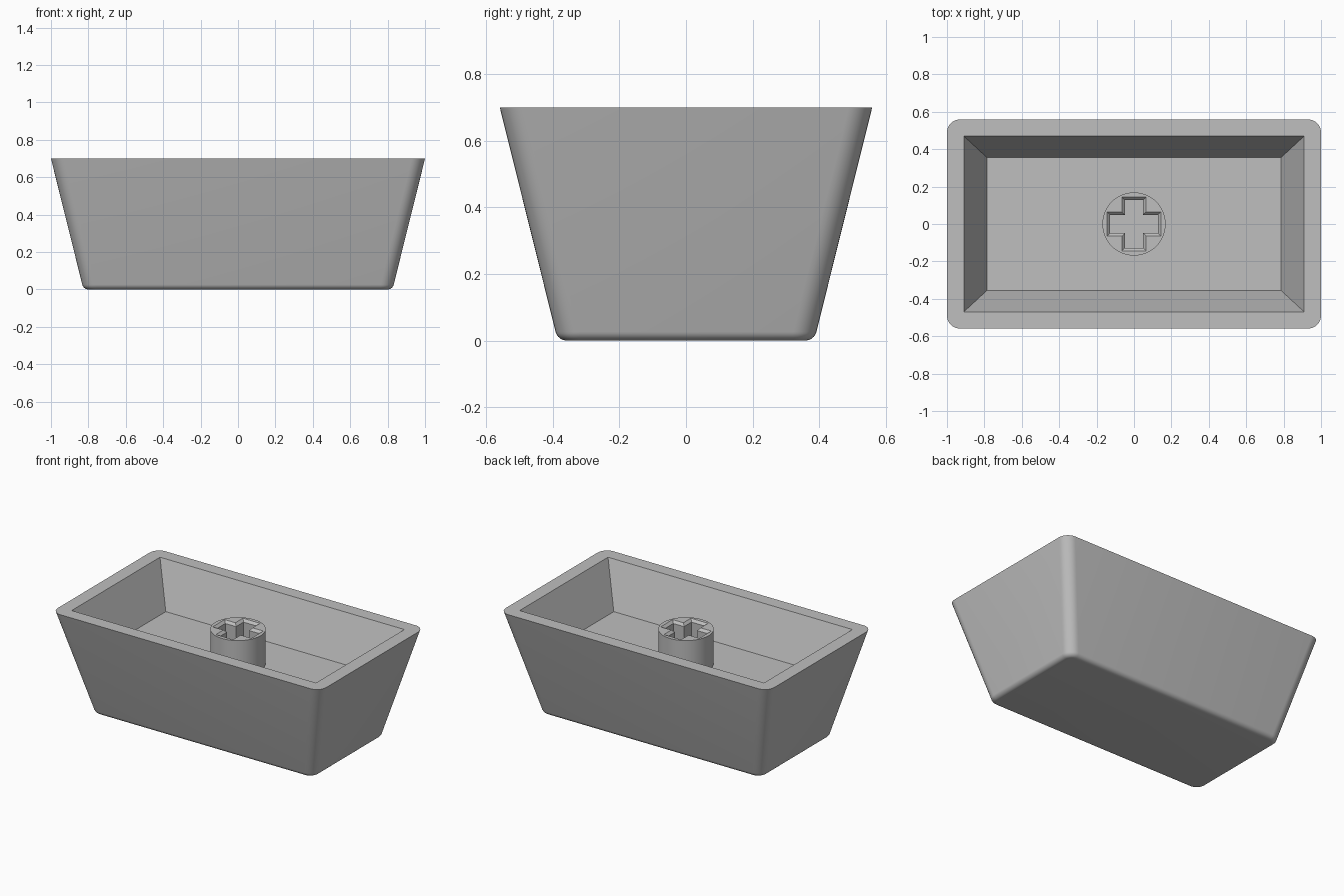
import bpy, bmesh, math

default = bpy.data.objects.get("Cube")
if default:
    bpy.data.objects.remove(default, do_unlink=True)

HEIGHT, FLOOR_Z = 0.70, 0.41      # rim height and cavity floor
TOP, BASE = (1.0, 0.559), (0.826, 0.385)
EDGE, CORNER = 0.035, 0.07        # base rounding and vertical corner radius

grey = bpy.data.materials.new("light grey plastic")
grey.use_nodes = True
colour = (0.52, 0.52, 0.52, 1.0)
grey.diffuse_color = colour
grey.node_tree.nodes["Principled BSDF"].inputs["Base Color"].default_value = colour


def rounded_rect(hx, hy, r, steps=8):
    """Outline of a rectangle with rounded corners, counter-clockwise."""
    points = []
    for quarter, (sx, sy) in enumerate([(1, 1), (-1, 1), (-1, -1), (1, -1)]):
        for i in range(steps + 1):
            a = (quarter + i / steps) * math.pi / 2
            points.append((sx * (hx - r) + r * math.cos(a),
                           sy * (hy - r) + r * math.sin(a)))
    return points


def cross(arm, half):
    """Plus-shaped outline made from one arm turned four times."""
    points = []
    for c, s in [(1, 0), (0, 1), (-1, 0), (0, -1)]:
        for x, y in [(arm, -half), (arm, half), (half, half)]:
            points.append((x * c - y * s, x * s + y * c))
    return points


def loft(bm, sections):
    """Join (outline, z) sections with quads and return the vertex rings."""
    rings = [[bm.verts.new((x, y, z)) for x, y in outline] for outline, z in sections]
    for low, high in zip(rings, rings[1:]):
        for i in range(len(low)):
            j = (i + 1) % len(low)
            bm.faces.new((low[i], low[j], high[j], high[i]))
    return rings


def fill_between(bm, outer, inner):
    """Flat face with a hole, between two rings at the same height."""
    edges = [bm.edges.get((ring[i - 1], ring[i]))
             for ring in (outer, inner) for i in range(len(ring))]
    bmesh.ops.triangle_fill(bm, edges=edges, use_beauty=True)


def finish(name, bm):
    bmesh.ops.recalc_face_normals(bm, faces=bm.faces[:])
    mesh = bpy.data.meshes.new(name)
    bm.to_mesh(mesh)
    bm.free()
    obj = bpy.data.objects.new(name, mesh)
    mesh.materials.append(grey)
    bpy.context.collection.objects.link(obj)
    bpy.ops.object.select_all(action="DESELECT")
    obj.select_set(True)
    bpy.context.view_layer.objects.active = obj
    bpy.ops.object.shade_smooth_by_angle(angle=math.radians(30))
    return obj


# Tapered shell: rounded base edge, sloping walls, flat rim, inner cavity
bm = bmesh.new()
slope = (TOP[0] - BASE[0]) / HEIGHT
lean = math.atan(slope)
join_z = EDGE * (1 - math.sin(lean))
sections = []
for i in range(9):
    a = math.pi / 2 + (lean - math.pi / 2) * i / 8
    inset = EDGE * (math.cos(lean) - math.cos(a))
    grow = slope * join_z - inset
    sections.append((rounded_rect(BASE[0] + grow, BASE[1] + grow, CORNER - inset),
                     EDGE * (1 - math.sin(a))))
sections.append((rounded_rect(*TOP, CORNER), HEIGHT))
outer = loft(bm, sections)
bm.faces.new(outer[0])


def rectangle(hx, hy):
    return [(hx, hy), (-hx, hy), (-hx, -hy), (hx, -hy)]


cavity = loft(bm, [(rectangle(0.91, 0.47), HEIGHT),
                   (rectangle(0.787, 0.356), FLOOR_Z)])
bm.faces.new(cavity[-1])
fill_between(bm, outer[-1], cavity[0])
finish("hollow_shell", bm)

# Round stem with a chamfered cross-shaped socket
bm = bmesh.new()
STEM_TOP, RADIUS, SIDES = 0.64, 0.169, 64
circle = [(RADIUS * math.cos(2 * math.pi * i / SIDES),
           RADIUS * math.sin(2 * math.pi * i / SIDES)) for i in range(SIDES)]
tube = loft(bm, [(circle, FLOOR_Z - 0.01), (circle, STEM_TOP)])
bm.faces.new(tube[0])
ARM, HALF, CHAMFER = 0.144, 0.064, 0.016
narrow = cross(ARM - CHAMFER, HALF - CHAMFER)
socket = loft(bm, [(cross(ARM, HALF), STEM_TOP),
                   (narrow, STEM_TOP - CHAMFER),
                   (narrow, FLOOR_Z + 0.005)])
bm.faces.new(socket[-1])
fill_between(bm, tube[-1], socket[0])
finish("cross_socket_stem", bm)
